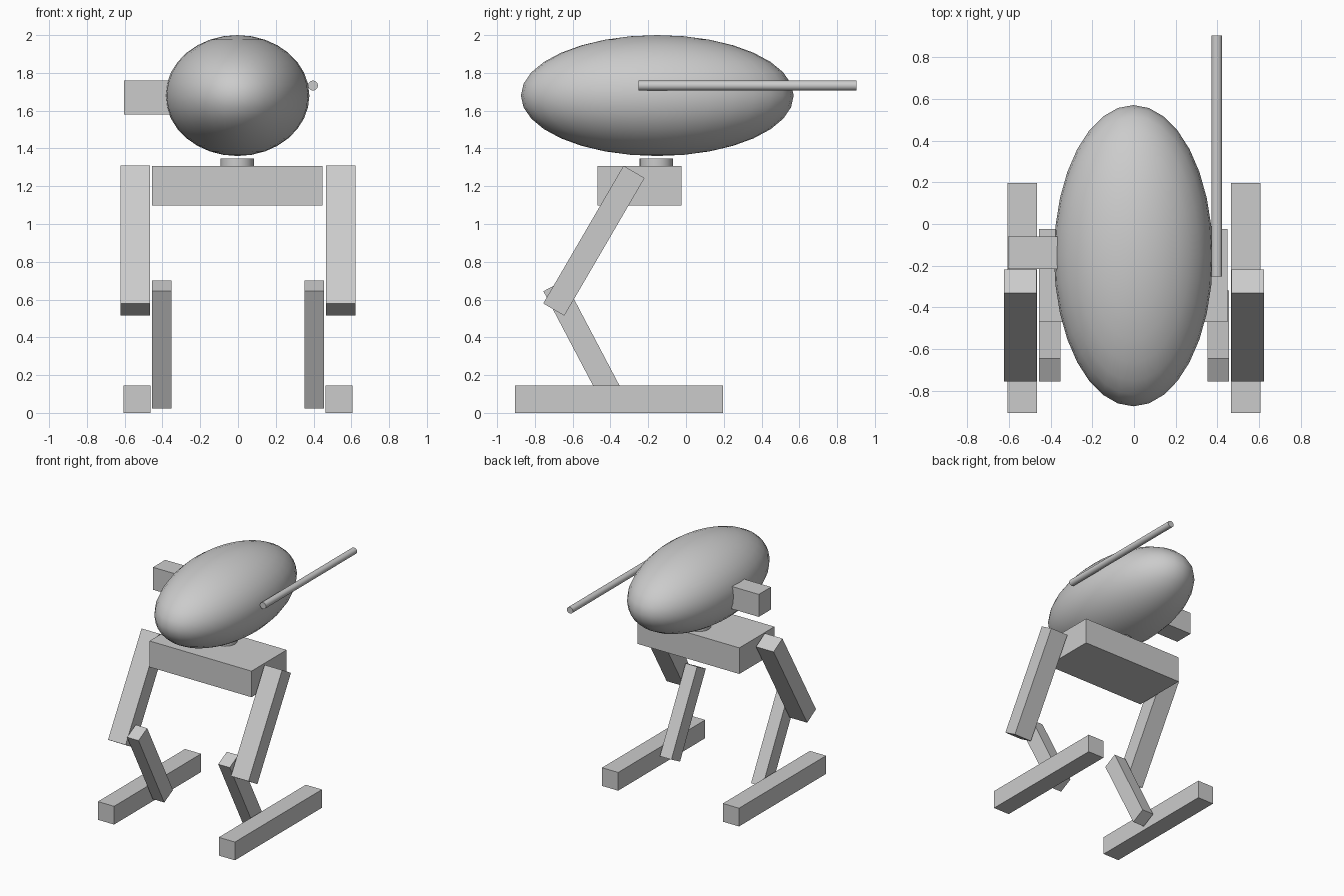
import bpy
from math import atan2, hypot, pi, radians

if "Cube" in bpy.data.objects:
    bpy.data.objects.remove(bpy.data.objects["Cube"])


def box(name, x, y, z):
    """Box from (min, max) ranges on each axis."""
    bpy.ops.mesh.primitive_cube_add(size=1, location=[sum(r) / 2 for r in (x, y, z)])
    ob = bpy.context.object
    ob.name = name
    ob.scale = [r[1] - r[0] for r in (x, y, z)]
    bpy.ops.object.transform_apply(location=False, rotation=False, scale=True)
    return ob


def beam(name, x, top, bottom, thick):
    """Tilted box whose end-face centres are the (y, z) points top and bottom."""
    dy, dz = top[0] - bottom[0], top[1] - bottom[1]
    half = hypot(dy, dz) / 2
    ob = box(name, x, (-thick / 2, thick / 2), (-half, half))
    ob.location = (sum(x) / 2, (top[0] + bottom[0]) / 2, (top[1] + bottom[1]) / 2)
    ob.rotation_euler.x = -atan2(dy, dz)
    return ob


def smooth_cylinder(name, radius, depth, location, rotation=(0, 0, 0)):
    bpy.ops.mesh.primitive_cylinder_add(vertices=32, radius=radius, depth=depth,
                                        location=location, rotation=rotation)
    bpy.context.object.name = name
    bpy.ops.object.shade_smooth_by_angle(angle=radians(40))


# Egg-shaped body
bpy.ops.mesh.primitive_uv_sphere_add(segments=32, ring_count=16, radius=1,
                                     location=(-0.003, -0.152, 1.68))
body = bpy.context.object
body.name = "body"
body.scale = (0.381, 0.722, 0.32)
bpy.ops.object.transform_apply(location=False, rotation=False, scale=True)
bpy.ops.object.shade_smooth()

# Side-mounted box and long barrel
box("side_pod", (-0.603, -0.33), (-0.215, -0.06), (1.58, 1.76))
smooth_cylinder("barrel", 0.026, 1.153, (0.397, 0.326, 1.733), (pi / 2, 0, 0))

# Neck and hip block
smooth_cylinder("neck", 0.088, 0.044, (-0.004, -0.157, 1.326))
box("hip_block", (-0.456, 0.448), (-0.469, -0.024), (1.097, 1.306))

# Two backward-bent legs with long feet
for side, s in (("left", -1), ("right", 1)):
    def span(a, b):
        return tuple(sorted((s * a, s * b)))
    beam(side + "_upper_leg", span(0.467, 0.623), (-0.275, 1.276), (-0.70, 0.547), 0.129)
    beam(side + "_lower_leg", span(0.353, 0.455), (-0.70, 0.673), (-0.374, 0.053), 0.124)
    box(side + "_foot", span(0.464, 0.607), (-0.906, 0.196), (0, 0.146))
